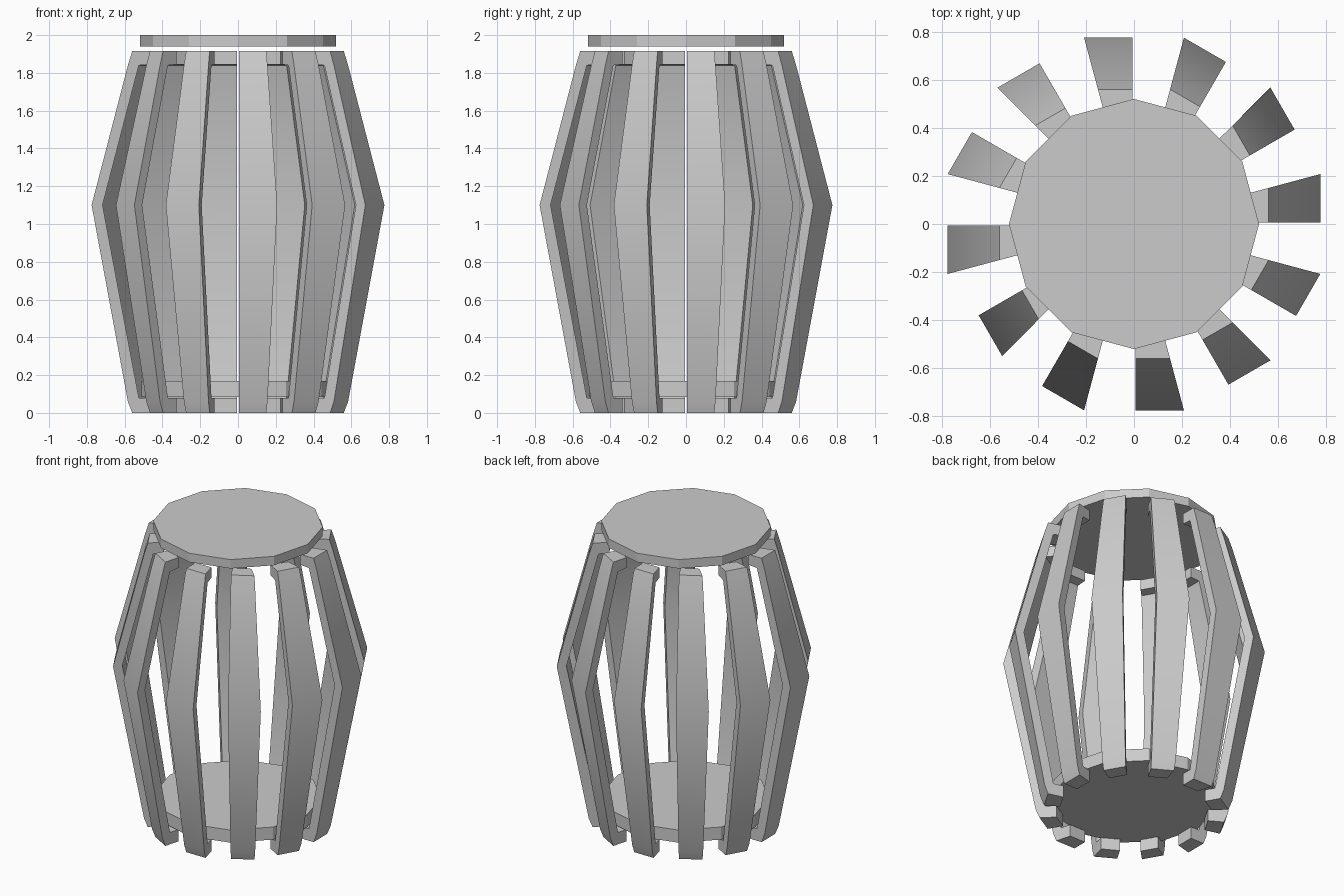
import bpy, bmesh, math

if "Cube" in bpy.data.objects:
    bpy.data.objects.remove(bpy.data.objects["Cube"])

# Stave profile as (radius, height): hooked lips at both ends, widest at the middle
PROFILE = [(0.46, 0.0), (0.56, 0.0), (0.583, 0.06), (0.775, 1.1), (0.583, 1.84),
           (0.56, 1.915), (0.46, 1.915), (0.46, 1.845), (0.525, 1.84),
           (0.717, 1.1), (0.525, 0.08), (0.46, 0.08)]


def finish(bm, name):
    bmesh.ops.recalc_face_normals(bm, faces=bm.faces)
    mesh = bpy.data.meshes.new(name)
    bm.to_mesh(mesh)
    bm.free()
    obj = bpy.data.objects.new(name, mesh)
    bpy.context.collection.objects.link(obj)
    return obj


def stave(index):
    bm = bmesh.new()
    a = math.radians(30 * index)
    s = 0.967 if index == 7 else 1.0  # one stave sits slightly further in
    sides = []
    for edge in (0, 1):
        verts = []
        for r, z in PROFILE:
            t = r * math.tan(math.radians(15)) if edge else 0.006
            verts.append(bm.verts.new((s * (r * math.cos(a) - t * math.sin(a)),
                                       s * (r * math.sin(a) + t * math.cos(a)), z)))
        bm.faces.new(verts)
        sides.append(verts)
    n = len(PROFILE)
    for i in range(n):
        j = (i + 1) % n
        bm.faces.new((sides[0][i], sides[0][j], sides[1][j], sides[1][i]))
    obj = finish(bm, f"stave_{index + 1}")
    bpy.ops.object.select_all(action='DESELECT')
    bpy.context.view_layer.objects.active = obj
    obj.select_set(True)
    bpy.ops.object.shade_smooth_by_angle(angle=math.radians(30))


def disc(name, radius, z0, z1):
    bm = bmesh.new()
    pts = [(radius * math.cos(k * math.pi / 6), radius * math.sin(k * math.pi / 6))
           for k in range(12)]
    low = [bm.verts.new((x, y, z0)) for x, y in pts]
    high = [bm.verts.new((x, y, z1)) for x, y in pts]
    bm.faces.new(low)
    bm.faces.new(high)
    for i in range(12):
        j = (i + 1) % 12
        bm.faces.new((low[i], low[j], high[j], high[i]))
    return finish(bm, name)


# Ring of twelve spaced staves
for i in range(12):
    stave(i)

# Twelve-sided lid floating above and base resting on the lower lips
disc("lid", 0.52, 1.94, 2.0)
disc("base", 0.51, 0.085, 0.17)
